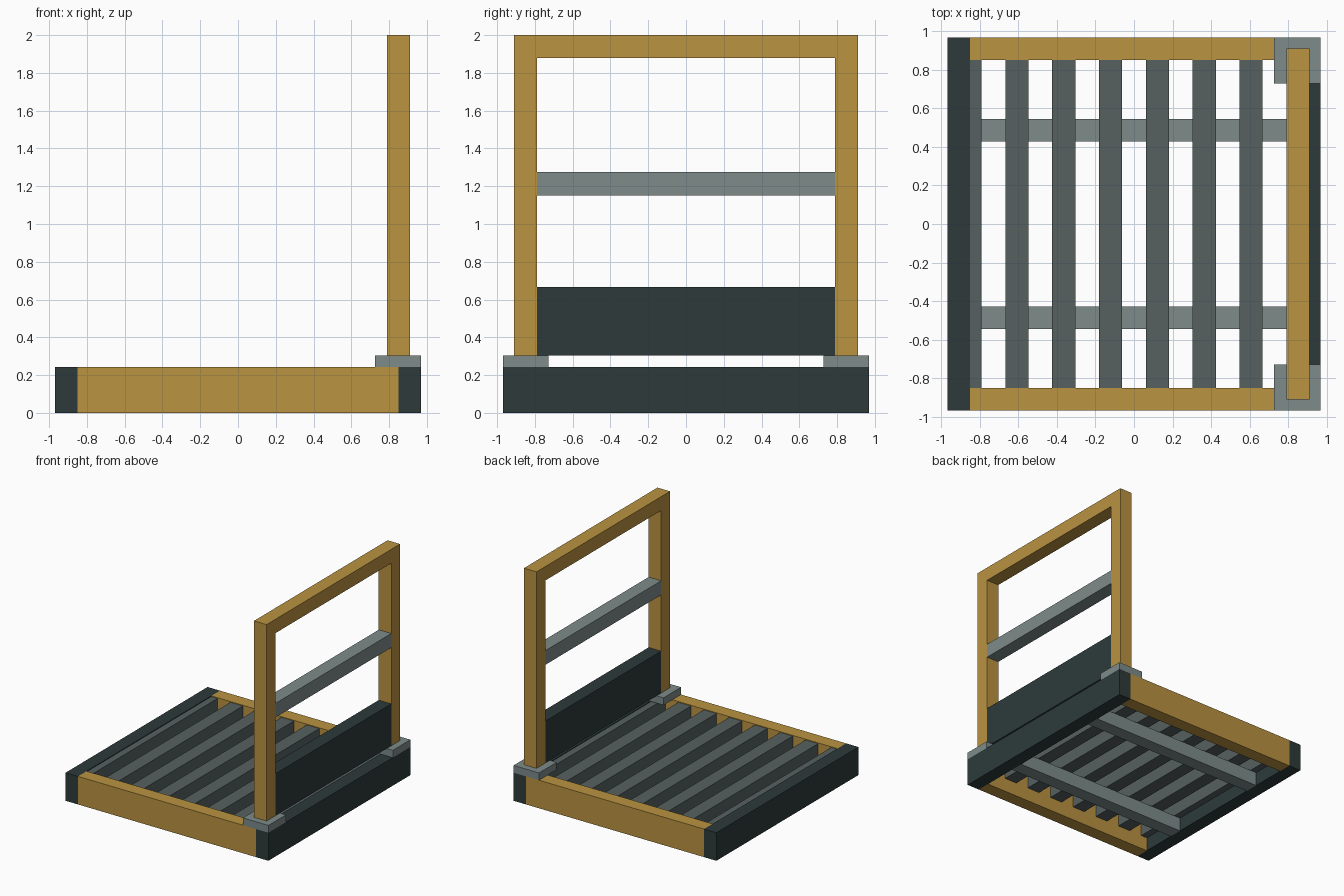
import bpy
import bmesh

old = bpy.data.objects.get("Cube")
if old:
    bpy.data.objects.remove(old, do_unlink=True)


def material(name, rgb):
    """Flat material from 0-255 sRGB values, stored as linear."""
    lin = [((c / 255 + 0.055) / 1.055) ** 2.4 for c in rgb]
    mat = bpy.data.materials.new(name)
    mat.use_nodes = True
    mat.diffuse_color = (*lin, 1)
    bsdf = mat.node_tree.nodes["Principled BSDF"]
    bsdf.inputs["Base Color"].default_value = (*lin, 1)
    bsdf.inputs["Roughness"].default_value = 0.8
    return mat


GOLD = material("ochre wood", (186, 147, 64))
DARK = material("dark slate", (45, 58, 58))
SLATE = material("grey slate", (86, 96, 96))
STEEL = material("pale steel", (125, 139, 138))


def box(name, mat, x, y, z):
    """Box spanning the given (min, max) range on each axis."""
    spans = (x, y, z)
    mesh = bpy.data.meshes.new(name)
    bm = bmesh.new()
    bmesh.ops.create_cube(bm, size=1)
    for v in bm.verts:
        v.co = [(a + b) / 2 + c * (b - a) for c, (a, b) in zip(v.co, spans)]
    bm.to_mesh(mesh)
    bm.free()
    mesh.materials.append(mat)
    obj = bpy.data.objects.new(name, mesh)
    bpy.context.collection.objects.link(obj)
    return obj


def mirrored(side, a, b):
    return tuple(sorted((side * a, side * b)))


OUT, INN = 0.968, 0.85       # outer and inner edge of the base frame
DECK = 0.242                 # top of the base frame
POST_X = (0.79, 0.91)        # thickness of the upright frame
FOOT = 0.305                 # top of the corner blocks

# Base frame, cross bearers, corner blocks and posts, one of each per side
for side, label in ((1, "a"), (-1, "b")):
    box("end_beam_" + label, DARK, mirrored(side, INN, OUT), (-OUT, OUT), (0, DECK))
    box("side_rail_" + label, GOLD, (-INN, INN), mirrored(side, INN, OUT), (0, DECK))
    box("bearer_" + label, STEEL, (-INN, INN), mirrored(side, 0.427, 0.545), (0, 0.121))
    box("corner_block_" + label, STEEL, (0.725, OUT), mirrored(side, 0.728, OUT), (DECK, FOOT))
    box("post_" + label, GOLD, POST_X, mirrored(side, 0.79, 0.91), (FOOT, 2))

# Deck slats; the outermost two are trimmed by the end beams
for i in range(8):
    cx = -0.85 + i * 0.2428
    box(f"slat_{i + 1}", SLATE, (max(cx - 0.06, -INN), min(cx + 0.06, INN)),
        (-INN, INN), (0.121, 0.236))

# Upright frame infill between the posts
box("top_bar", GOLD, POST_X, (-0.79, 0.79), (1.88, 2))
box("middle_bar", STEEL, POST_X, (-0.79, 0.79), (1.152, 1.274))
box("lower_panel", DARK, POST_X, (-0.79, 0.79), (FOOT, 0.667))
